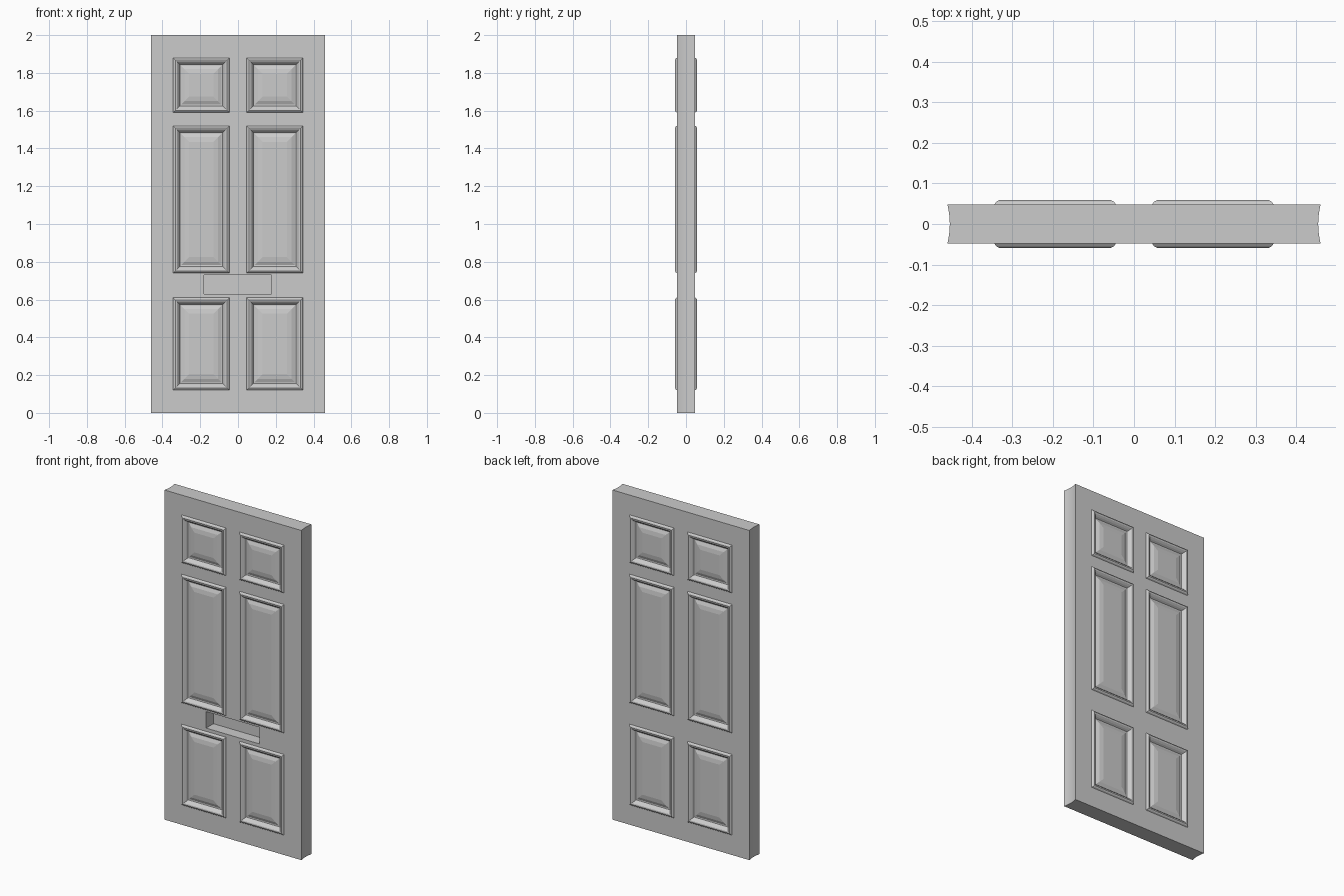
import bpy, bmesh

if "Cube" in bpy.data.objects:
    bpy.data.objects.remove(bpy.data.objects["Cube"])

HALF_W, HEIGHT, HALF_T = 0.46, 2.0, 0.0485
COLS = [(-0.344, -0.045), (0.045, 0.344)]
ROWS = [(0.12, 0.61), (0.74, 1.52), (1.59, 1.88)]
SLOT = (-0.18, 0.178, 0.63, 0.73)
# panel moulding: (inset from outline, height above door face)
MOULDING = [(0, 0), (0.005, 0.007), (0.012, 0.0105), (0.02, 0.009), (0.029, 0.0),
            (0.036, -0.011), (0.042, -0.012), (0.06, -0.004), (0.085, 0.0)]
PANELS = [(*c, *r) for c in COLS for r in ROWS]

bm = bmesh.new()


def face(*pts):
    bm.faces.new([bm.verts.new(p) for p in pts])


def rect(x0, x1, z0, z1, y):
    return [(x0, y, z0), (x1, y, z0), (x1, y, z1), (x0, y, z1)]


def rings(outline, side, profile):
    """Nested rectangles joined by sloping bands, closed by a flat centre."""
    x0, x1, z0, z1 = outline
    loops = [rect(x0 + i, x1 - i, z0 + i, z1 - i, side * (HALF_T + h)) for i, h in profile]
    for a, b in zip(loops, loops[1:]):
        for k in range(4):
            n = (k + 1) % 4
            quad = [a[k], a[n], b[n], b[k]]
            face(*(quad if side < 0 else quad[::-1]))
    face(*(loops[-1] if side < 0 else loops[-1][::-1]))


# front and back skins: stiles and rails around the openings
for side in (-1, 1):
    holes = PANELS + ([SLOT] if side < 0 else [])
    xs = sorted({-HALF_W, HALF_W, *(v for h in holes for v in h[:2])})
    zs = sorted({0, HEIGHT, *(v for h in holes for v in h[2:])})
    for x0, x1 in zip(xs, xs[1:]):
        for z0, z1 in zip(zs, zs[1:]):
            cx, cz = (x0 + x1) / 2, (z0 + z1) / 2
            if any(h[0] < cx < h[1] and h[2] < cz < h[3] for h in holes):
                continue
            quad = rect(x0, x1, z0, z1, side * HALF_T)
            face(*(quad if side < 0 else quad[::-1]))
    # raised panels
    for p in PANELS:
        rings(p, side, MOULDING)

# letter slot recess
rings(SLOT, -1, [(0, 0), (0, -0.07)])

# hollowed long edges and end caps
curve = [(HALF_W - 0.006 * (1 - (t / 4) ** 2), HALF_T * t / 4) for t in range(-4, 5)]
for (xa, ya), (xb, yb) in zip(curve, curve[1:]):
    face((xa, ya, 0), (xb, yb, 0), (xb, yb, HEIGHT), (xa, ya, HEIGHT))
    face((-xb, yb, 0), (-xa, ya, 0), (-xa, ya, HEIGHT), (-xb, yb, HEIGHT))
    face((-xa, ya, HEIGHT), (xa, ya, HEIGHT), (xb, yb, HEIGHT), (-xb, yb, HEIGHT))
    face((-xb, yb, 0), (xb, yb, 0), (xa, ya, 0), (-xa, ya, 0))

bmesh.ops.remove_doubles(bm, verts=bm.verts, dist=1e-5)
mesh = bpy.data.meshes.new("panelled_door")
bm.to_mesh(mesh)
bm.free()
door = bpy.data.objects.new("panelled_door", mesh)
bpy.context.collection.objects.link(door)
